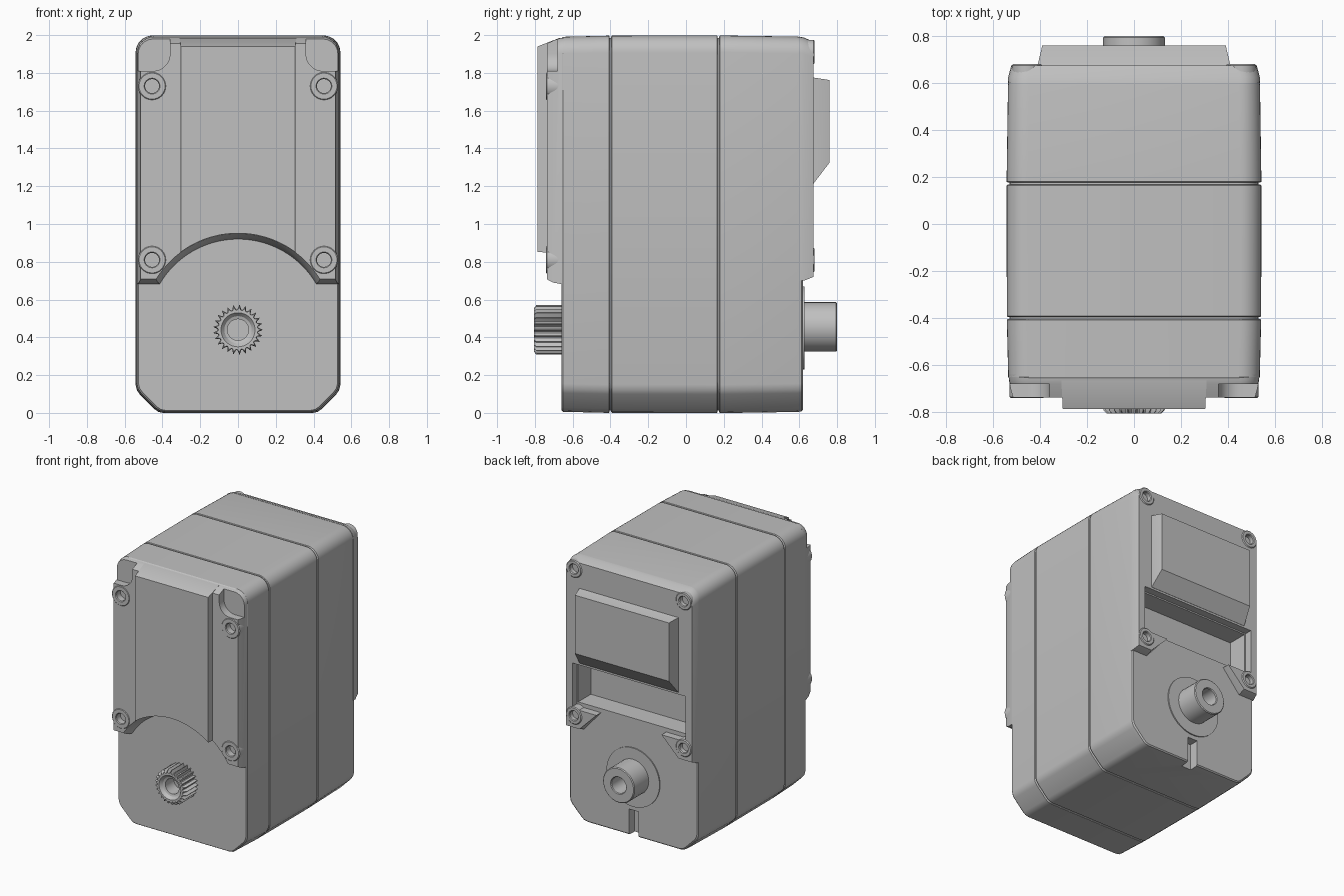
import bpy, bmesh, math

if "Cube" in bpy.data.objects:
    bpy.data.objects.remove(bpy.data.objects["Cube"])

grey = bpy.data.materials.new("plain_grey")
grey.diffuse_color = (0.53, 0.53, 0.53, 1)
grey.use_nodes = True
grey.node_tree.nodes["Principled BSDF"].inputs["Base Color"].default_value = grey.diffuse_color


def loft(name, sections, angle=30):
    """Skin (y, [(x, z), ...]) sections along y and cap both ends."""
    bm = bmesh.new()
    rings = [[bm.verts.new((x, y, z)) for x, z in pts] for y, pts in sections]
    n = len(rings[0])
    for a, b in zip(rings, rings[1:]):
        for i in range(n):
            j = (i + 1) % n
            bm.faces.new((a[i], a[j], b[j], b[i]))
    bm.faces.new(rings[0])
    bm.faces.new(rings[-1])
    bmesh.ops.recalc_face_normals(bm, faces=bm.faces)
    me = bpy.data.meshes.new(name)
    bm.to_mesh(me)
    bm.free()
    ob = bpy.data.objects.new(name, me)
    bpy.context.collection.objects.link(ob)
    me.materials.append(grey)
    smooth(ob, angle)
    return ob


def smooth(ob, angle=30):
    bpy.ops.object.select_all(action='DESELECT')
    ob.select_set(True)
    bpy.context.view_layer.objects.active = ob
    bpy.ops.object.shade_smooth_by_angle(angle=math.radians(angle))


def cut(ob, cutters):
    for c in cutters:
        m = ob.modifiers.new("cut", 'BOOLEAN')
        m.operation, m.solver, m.object = 'DIFFERENCE', 'EXACT', c
        bpy.context.view_layer.objects.active = ob
        bpy.ops.object.modifier_apply(modifier=m.name)
        bpy.data.objects.remove(c)
    smooth(ob)


def arc(cx, cz, r, a0, a1, n):
    return [(cx + r * math.cos(math.radians(a0 + (a1 - a0) * i / n)),
             cz + r * math.sin(math.radians(a0 + (a1 - a0) * i / n))) for i in range(n + 1)]


def circle(cx, cz, r, n=32):
    return arc(cx, cz, r, 0, 360, n)[:-1]


def rect(x0, x1, z0, z1):
    return [(x0, z0), (x1, z0), (x1, z1), (x0, z1)]


def box(x0, x1, y0, y1, z0, z1):
    return loft("cutter", [(y0, rect(x0, x1, z0, z1)), (y1, rect(x0, x1, z0, z1))])


def mirrored(half):
    """Close a right-hand outline with its mirror image."""
    return half + [(-x, z) for x, z in reversed(half)]


# Case: three shells with thin seams round an inner core
def case(inset):
    half = [(.39, 0), (.42, .006), (.44, .02), (.52, .10), (.534, .12), (.541, .15)]
    pts = mirrored(half + arc(.451, 1.907, .09, 0, 90, 8))
    return [(x * (1 - inset / .541), 1 + (z - 1) * (1 - inset)) for x, z in pts]


loft("case_core", [(-.6, case(.012)), (.45, case(.012))])
loft("case_front", [(-.66, case(.013)), (-.65, case(.006)), (-.408, case(0)),
                    (-.404, case(.005)), (-.404, case(.02))][:4])
loft("case_middle", [(-.396, case(.004)), (-.392, case(0)), (.164, case(-.001)), (.168, case(.004))])
back = loft("case_back", [(.176, case(.004)), (.18, case(-.001)), (.59, case(.005)),
                          (.612, case(.008)), (.62, case(.016))])
# Connector recess and bottom cable slot
cut(back, [box(-.46, .46, .47, .8, .89, 1.19), box(-.04, .04, .55, .8, -.1, .2)])


# Front cover with arched lower edge
def cover(w, top, low, r):
    a = math.degrees(math.asin((low - .44) / r))
    return arc(0, .44, r, 180 - a, a, 32) + [(w, low)] + arc(w - .08, top - .08, .08, 0, 90, 6) \
        + arc(-w + .08, top - .08, .08, 90, 180, 6) + [(-w, low)]


front = loft("front_cover", [(-.64, cover(.534, 1.988, .683, .48)), (-.665, cover(.532, 1.985, .683, .48)),
                             (-.705, cover(.524, 1.97, .69, .492)), (-.737, cover(.515, 1.955, .708, .51))])
cutters = []
for s in (-1, 1):
    # rounded pockets in the upper corners
    pocket = [(s * x, z) for x, z in arc(.45, 1.90, .09, 180, 270, 8) + [(.7, 1.81), (.7, 2.2), (.36, 2.2)]]
    cutters.append(loft("cutter", [(-.9, pocket), (-.68, pocket)]))
    for z in (1.73, .81):
        cutters.append(loft("cutter", [(-.9, circle(s * .455, z, .06)), (-.68, circle(s * .455, z, .06))]))
cut(front, cutters)


# Raised front panel following the same arch
def panel(w, top, r=.511):
    a = math.degrees(math.acos(w / r))
    return arc(0, .44, r, 180 - a, a, 24) + [(w, top), (-w, top)]


loft("front_panel", [(-.65, panel(.309, 1.985)), (-.67, panel(.309, 1.985)), (-.786, panel(.303, 1.94))])


# Back cover with two angled feet
def back_cover(w, top, low):
    half = [(.27, .89), (.27, .86), (.41, low), (w, low)] + arc(w - .085, top - .085, .085, 0, 90, 6)
    return mirrored(half)


rear = loft("back_cover", [(.60, back_cover(.536, 1.992, .70)), (.625, back_cover(.535, 1.987, .70)),
                           (.675, back_cover(.522, 1.965, .72))])
cutters = [box(-.47, .47, .5, .8, .86, 1.2)]
for s in (-1, 1):
    for z in (1.91, .81):
        cutters.append(loft("cutter", [(.64, circle(s * .455, z, .045)), (.8, circle(s * .455, z, .045))]))
cut(rear, cutters)

# Raised block on the back
loft("back_block", [(.66, rect(-.41, .41, 1.21, 1.78)), (.676, rect(-.41, .41, 1.215, 1.775)),
                    (.76, rect(-.39, .39, 1.325, 1.762))])


# Screw bosses, hollow in the middle
def boss(name, x, z, r, hole, base, face, floor):
    d = .006 if face > base else -.006
    loft(name, [(base, circle(x, z, r)), (face - d, circle(x, z, r)), (face, circle(x, z, r - .006)),
                (face, circle(x, z, hole + .005)), (face - d, circle(x, z, hole)), (floor, circle(x, z, hole))])


for side, s in (("left", -1), ("right", 1)):
    for level, z in (("upper", 1.73), ("lower", .81)):
        boss(f"front_boss_{level}_{side}", s * .455, z, .075, .037, -.65, -.741, -.69)
    for level, z in (("upper", 1.91), ("lower", .81)):
        boss(f"back_boss_{level}_{side}", s * .455, z, .065, .034, .61, .681, .645)


# Splined output shaft with a stepped bore
def spline(tip, root, teeth=25):
    pts = []
    for i in range(teeth * 4):
        a = 2 * math.pi * (i - .5) / (teeth * 4)
        r = (tip, tip, root, root)[i % 4]
        if i % 4 < 2:  # narrow tooth tips
            a += (.35 if i % 4 == 0 else -.35) * 2 * math.pi / (teeth * 4)
        pts.append((r * math.cos(a), .44 + r * math.sin(a)))
    return pts


bore = lambda r: circle(0, .44, r, 100)
loft("output_shaft", [(-.65, spline(.131, .108)), (-.792, spline(.131, .108)), (-.806, spline(.116, .104)),
                      (-.806, bore(.09)), (-.785, bore(.072)), (-.78, bore(.056)), (-.68, bore(.056))], 25)

# Rear pivot with its flat collar
loft("pivot_collar", [(.61, circle(0, .45, .22, 48)), (.628, circle(0, .45, .22, 48))])
boss("rear_pivot", 0, .455, .131, .06, .61, .80, .66)
